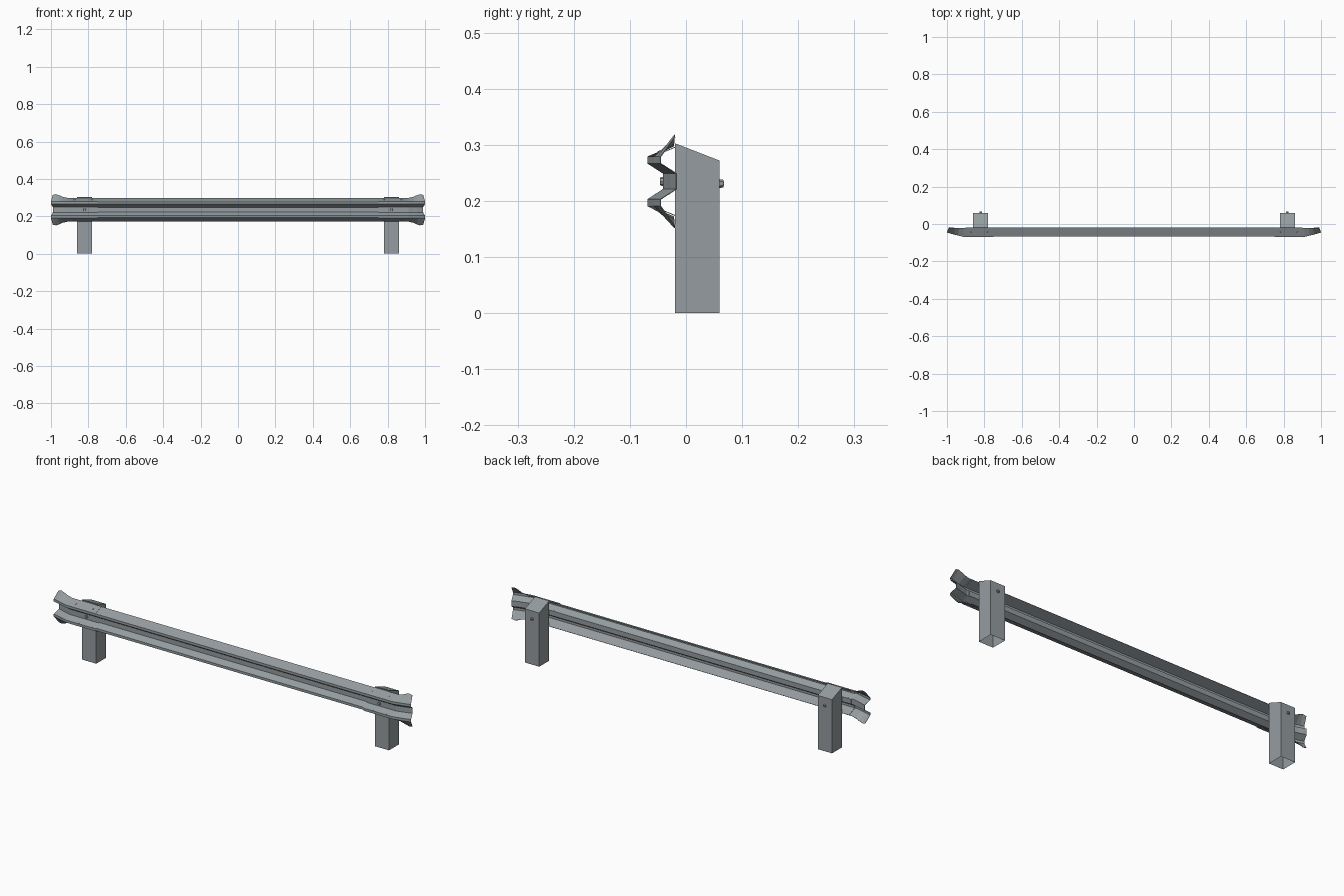
import bpy, bmesh, math
from mathutils import Vector

cube = bpy.data.objects.get("Cube")
if cube:
    bpy.data.objects.remove(cube, do_unlink=True)

steel = bpy.data.materials.new("galvanised steel")
steel.use_nodes = True
steel.diffuse_color = (0.30, 0.335, 0.35, 1)
steel.node_tree.nodes["Principled BSDF"].inputs["Base Color"].default_value = steel.diffuse_color

MID = 0.235          # height of the rail centreline
POST_X = 0.82
# upper half of the W section: depth, height above the centreline
HALF = [(-0.019, 0.061), (-0.065, 0.042), (-0.065, 0.030), (-0.037, 0.012)]


def finish(name, bm):
    bmesh.ops.recalc_face_normals(bm, faces=bm.faces)
    mesh = bpy.data.meshes.new(name)
    bm.to_mesh(mesh)
    bm.free()
    mesh.materials.append(steel)
    obj = bpy.data.objects.new(name, mesh)
    bpy.context.collection.objects.link(obj)
    return obj


def sheet(name, sections):
    """Skin a row of open sections into a thin folded plate."""
    bm = bmesh.new()
    rows = [[bm.verts.new(p) for p in s] for s in sections]
    for a, b in zip(rows, rows[1:]):
        for i in range(len(a) - 1):
            bm.faces.new((a[i], a[i + 1], b[i + 1], b[i]))
    obj = finish(name, bm)
    mod = obj.modifiers.new("plate", "SOLIDIFY")
    mod.thickness = 0.0015
    mod.offset = 0
    return obj


def section(x, half, shift=0.0, shear=0.0, sign=1):
    pts = half + [(y, -h) for y, h in reversed(half)]
    return [(sign * (x - shear * (y + 0.068)), y + shift, MID + h) for y, h in pts]


def cylinder(name, centre, axis, radius, depth, sides=8):
    bm = bmesh.new()
    bmesh.ops.create_cone(bm, cap_ends=True, segments=sides, radius1=radius,
                          radius2=radius * 0.85, depth=depth)
    obj = finish(name, bm)
    obj.rotation_mode = "QUATERNION"
    obj.rotation_quaternion = Vector(axis).to_track_quat("Z", "Y")
    obj.location = centre
    return obj


# long beam
sheet("rail_beam", [section(-0.9, HALF), section(0.9, HALF)])

# end pieces: lapped over the beam, then bent back with spreading lips
# station: x, bend back, lip rise
FLARE = [(0.75, 0, 0), (0.912, 0, 0), (0.94, 0.007, 0.005),
         (0.962, 0.012, 0.014), (0.982, 0.018, 0.020), (1.0, 0.023, 0.016)]
for side, sign in (("left", 1), ("right", -1)):
    rows = []
    for x, back, rise in FLARE:
        half = [(y - 0.003, h + 0.002) for y, h in HALF]
        lip_y, lip_h = half[0]
        half[0] = (lip_y - back * 0.9, lip_h + rise)
        rows.append(section(x, half, back, back * 16, sign))
    sheet(side + "_end_piece", rows)

    # post: open underneath, top sloping down to the back
    bm = bmesh.new()
    bmesh.ops.create_cube(bm, size=1)
    for v in bm.verts:
        front = v.co.y < 0
        top = (0.303 if front else 0.272) if v.co.z > 0 else 0
        v.co = (sign * POST_X + v.co.x * 0.08, -0.02 if front else 0.06, top)
    bottom = [f for f in bm.faces if all(v.co.z < 0.01 for v in f.verts)]
    bmesh.ops.delete(bm, geom=bottom, context="FACES")
    finish(side + "_post", bm)

    # through bolt
    x = sign * POST_X
    cylinder(side + "_bolt_head", (x, -0.043, MID), (0, -1, 0), 0.008, 0.006)
    cylinder(side + "_bolt_shank", (x, 0.012, MID - 0.004), (0, 1, 0), 0.004, 0.112)
    cylinder(side + "_bolt_nut", (x, 0.063, MID - 0.004), (0, 1, 0), 0.008, 0.007, 6)

    # lap bolts on the sloping flanges
    for level, up in (("upper", 1), ("lower", -1)):
        for i, bx in enumerate((0.78, 0.875)):
            cylinder(f"{side}_{level}_lap_bolt_{i + 1}",
                     (sign * bx, -0.045, MID + up * 0.0535),
                     (0, -0.019, up * 0.046), 0.006, 0.004)
